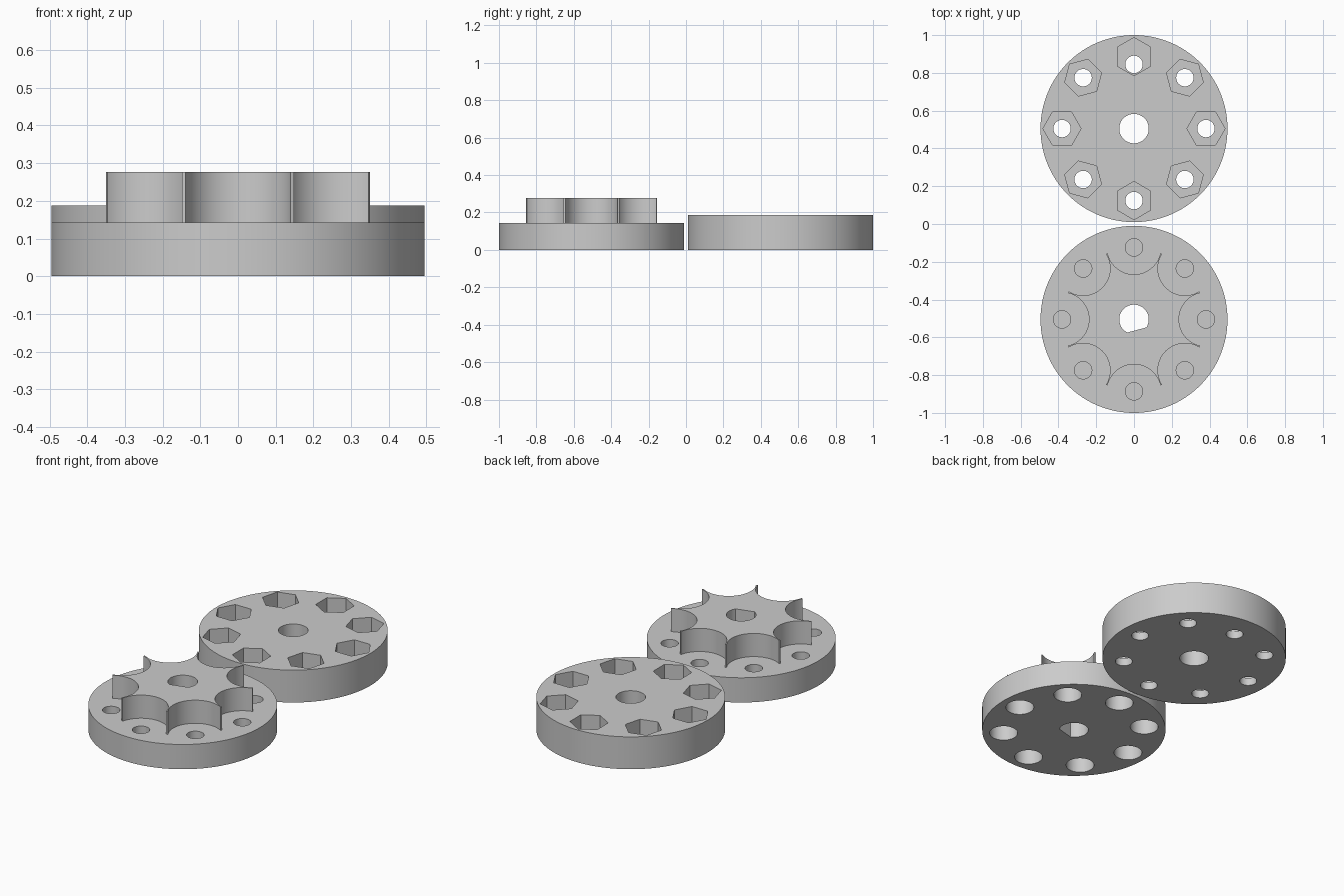
import bpy, bmesh
from math import cos, sin, pi, radians
from mathutils import Matrix, Vector

cube = bpy.data.objects.get("Cube")
if cube:
    bpy.data.objects.remove(cube, do_unlink=True)

DISC_R, CENTRE_Y = 0.495, 0.505
BASE_H, STAR_TOP, NUT_H = 0.143, 0.277, 0.187
RING_R, HOLE_R, BORE_R = 0.381, 0.046, 0.078
EPS = 0.02

grey = bpy.data.materials.new("plain_grey")
grey.use_nodes = True
grey.diffuse_color = (0.6, 0.6, 0.6, 1)
grey.node_tree.nodes["Principled BSDF"].inputs["Base Color"].default_value = (0.6, 0.6, 0.6, 1)


def ring(radius=RING_R):
    """Eight evenly spaced (x, y, angle) stations; station 2 is at the back."""
    return [(radius * cos(i * pi / 4), radius * sin(i * pi / 4), i * pi / 4) for i in range(8)]


def prisms(name, stations, radius, z0, z1, y, sides=48, turn=0.0):
    """One mesh of upright prisms, one at each station."""
    bm = bmesh.new()
    for sx, sy, a in stations:
        m = Matrix.Translation((sx, sy + y, (z0 + z1) / 2)) @ Matrix.Rotation(a + turn, 4, 'Z')
        bmesh.ops.create_cone(bm, cap_ends=True, segments=sides, radius1=radius,
                              radius2=radius, depth=z1 - z0, matrix=m)
    mesh = bpy.data.meshes.new(name)
    bm.to_mesh(mesh)
    bm.free()
    mesh.materials.append(grey)
    obj = bpy.data.objects.new(name, mesh)
    bpy.context.collection.objects.link(obj)
    return obj


def select(obj):
    bpy.ops.object.select_all(action='DESELECT')
    obj.select_set(True)
    bpy.context.view_layer.objects.active = obj


def combine(obj, other, operation='DIFFERENCE'):
    """Apply a boolean and discard the helper."""
    mod = obj.modifiers.new(operation.lower(), 'BOOLEAN')
    mod.object, mod.operation, mod.solver = other, operation, 'EXACT'
    select(obj)
    bpy.ops.object.modifier_apply(modifier=mod.name)
    bpy.data.objects.remove(other, do_unlink=True)


middle = [(0, 0, 0)]

# Front disc with the raised scalloped star
y = -CENTRE_Y
star_disc = prisms("star_disc", middle, DISC_R, 0, BASE_H, y, 128)
star = prisms("star", middle, 0.377, BASE_H - EPS, STAR_TOP, y, 128)
combine(star, prisms("scallop_cutter", ring(), 0.143, 0, STAR_TOP + EPS, y, 64))
combine(star_disc, star, 'UNION')

# Blind holes above, wider pockets below, thin web between them
combine(star_disc, prisms("hole_cutter", ring(), HOLE_R, 0.096, BASE_H + EPS, y))
combine(star_disc, prisms("pocket_cutter", ring(), 0.0755, -EPS, 0.09, y))

# D-shaped shaft bore: a round cutter with a flat sliced off it
d_bore = prisms("bore_cutter", middle, BORE_R, -EPS, STAR_TOP + EPS, y)
bm = bmesh.new()
bm.from_mesh(d_bore.data)
normal = Vector((cos(radians(-75)), sin(radians(-75)), 0))
cut = bmesh.ops.bisect_plane(bm, geom=bm.verts[:] + bm.edges[:] + bm.faces[:],
                             plane_co=Vector((0, y, 0)) + normal * 0.058,
                             plane_no=normal, clear_outer=True)
bmesh.ops.holes_fill(bm, edges=[e for e in bm.edges if e.is_boundary], sides=0)
bmesh.ops.recalc_face_normals(bm, faces=bm.faces[:])
bm.to_mesh(d_bore.data)
bm.free()
combine(star_disc, d_bore)

# Back disc with hexagonal nut pockets and through holes
y = CENTRE_Y
nut_disc = prisms("nut_disc", middle, DISC_R, 0, NUT_H, y, 128)
combine(nut_disc, prisms("nut_cutter", ring(), 0.101, 0.045, NUT_H + EPS, y, 6, pi / 6 + pi / 3))
holes = ring()
holes[2] = (0, 0.34, 0)  # the rear hole sits closer to the middle
combine(nut_disc, prisms("hole_cutter", holes, HOLE_R, -EPS, NUT_H + EPS, y))
combine(nut_disc, prisms("bore_cutter", middle, BORE_R, -EPS, NUT_H + EPS, y))

for obj in (star_disc, nut_disc):
    select(obj)
    bpy.ops.object.shade_smooth_by_angle(angle=radians(30))
